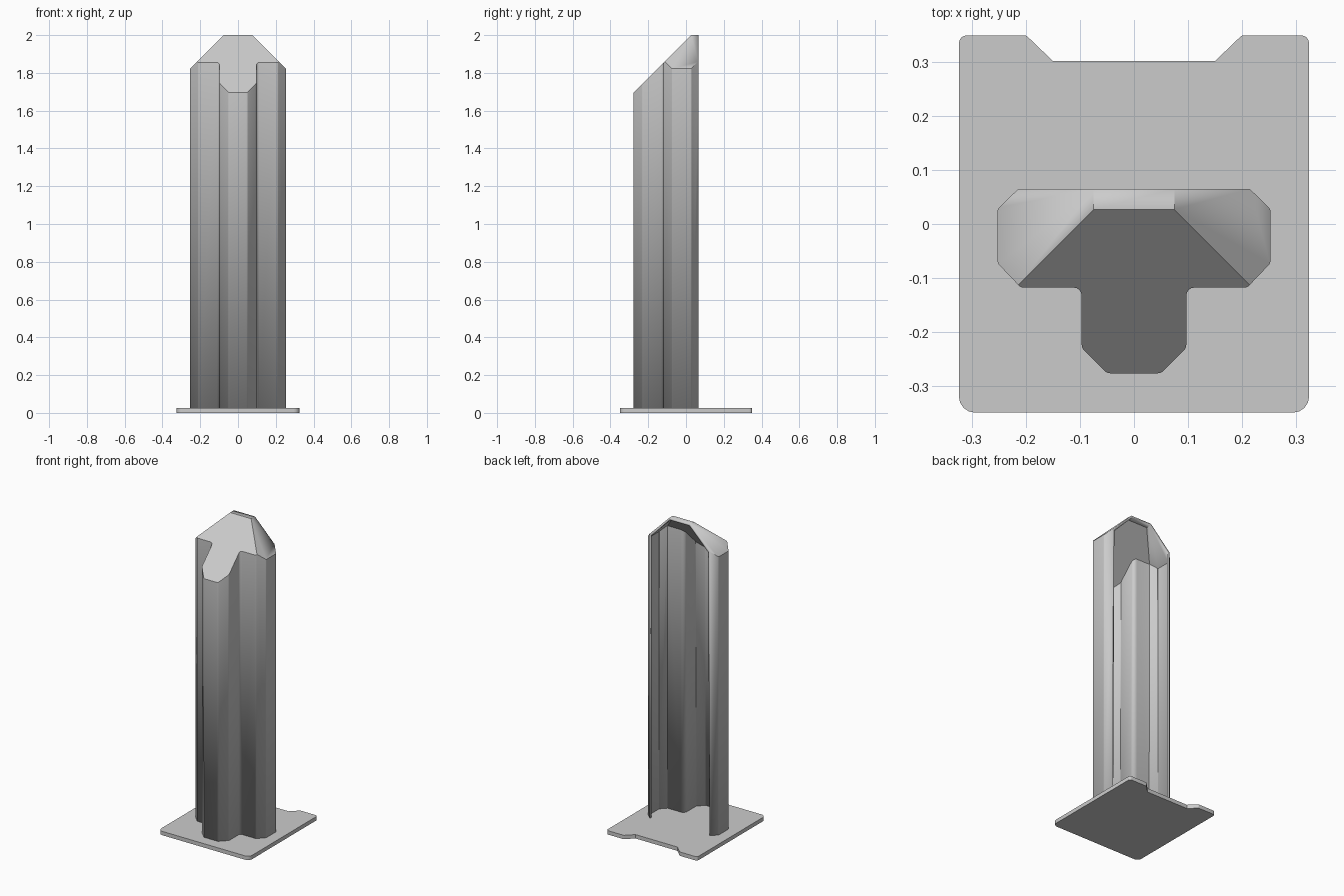
import bpy, bmesh, math
from mathutils import Vector

cube = bpy.data.objects.get("Cube")
if cube:
    bpy.data.objects.remove(cube, do_unlink=True)

BASE_T, SHEET_T, TOP = 0.025, 0.0125, 2.0

metal = bpy.data.materials.new("grey_metal")
metal.use_nodes = True
metal.diffuse_color = (0.6, 0.6, 0.6, 1)
metal.node_tree.nodes["Principled BSDF"].inputs["Base Color"].default_value = (0.6, 0.6, 0.6, 1)


def mirrored(half):
    """Close an outline from its +x half, given from front to back as (x, y, radius)."""
    return half + [(-x, y, r) for x, y, r in reversed(half)]


def rounded(points, steps=4):
    """Replace each corner of an outline by an arc of its radius."""
    out = []
    for i, (x, y, r) in enumerate(points):
        p = Vector((x, y))
        if r == 0:
            out.append(p)
            continue
        a = (Vector(points[i - 1][:2]) - p).normalized()
        b = (Vector(points[(i + 1) % len(points)][:2]) - p).normalized()
        half = a.angle(b) / 2
        centre = p + (a + b).normalized() * (r / math.sin(half))
        start, end = [p + d * (r / math.tan(half)) - centre for d in (a, b)]
        sweep = start.angle_signed(end)
        for k in range(steps + 1):
            t = -sweep * k / steps
            c, s = math.cos(t), math.sin(t)
            out.append(centre + Vector((start.x * c - start.y * s, start.x * s + start.y * c)))
    return out


def prism(outline, z0, z1):
    bm = bmesh.new()
    face = bm.faces.new([bm.verts.new((p.x, p.y, z0)) for p in outline])
    top = bmesh.ops.extrude_face_region(bm, geom=[face])["geom"]
    verts = [g for g in top if isinstance(g, bmesh.types.BMVert)]
    bmesh.ops.translate(bm, verts=verts, vec=(0, 0, z1 - z0))
    if not any(f.normal.z < -0.9 and f.calc_center_median().z < z0 + 0.001 for f in bm.faces):
        pass
    bmesh.ops.recalc_face_normals(bm, faces=bm.faces)
    return bm


def finish(name, bm):
    bmesh.ops.recalc_face_normals(bm, faces=bm.faces)
    mesh = bpy.data.meshes.new(name)
    bm.to_mesh(mesh)
    bm.free()
    mesh.materials.append(metal)
    obj = bpy.data.objects.new(name, mesh)
    bpy.context.collection.objects.link(obj)
    bpy.ops.object.select_all(action="DESELECT")
    obj.select_set(True)
    bpy.context.view_layer.objects.active = obj
    bpy.ops.object.shade_smooth_by_angle(angle=math.radians(25))
    return obj


# Base plate with rounded corners and a shallow notch in the back edge
plate = mirrored([(0.325, -0.35, 0.03), (0.325, 0.35, 0.015),
                  (0.2, 0.35, 0.01), (0.15, 0.302, 0)])
finish("base_plate", prism(rounded(plate), 0, BASE_T))

# Folded sheet post: two wings and a front rib
section = mirrored([(0.05, -0.277, 0.015), (0.097, -0.23, 0.015), (0.097, -0.118, 0.015),
                    (0.21, -0.118, 0.01), (0.253, -0.073, 0.01), (0.253, 0.028, 0.01),
                    (0.215, 0.065, 0)])
post = prism(rounded(section), BASE_T, TOP)

# Sloped roof faces at the front and on both sides
for point, normal in (((0, 0.027, TOP), (0, -1, 1)),
                      ((0.075, 0, TOP), (1, 0, 1)),
                      ((-0.075, 0, TOP), (-1, 0, 1))):
    bmesh.ops.bisect_plane(post, geom=post.verts[:] + post.edges[:] + post.faces[:],
                           plane_co=point, plane_no=normal, clear_outer=True)
    bmesh.ops.holes_fill(post, edges=[e for e in post.edges if e.is_boundary], sides=0)
bmesh.ops.recalc_face_normals(post, faces=post.faces)

# Leave the back and the underside open, then give the sheet its thickness
openings = [f for f in post.faces if f.normal.y > 0.99 or f.normal.z < -0.99]
bmesh.ops.delete(post, geom=openings, context="FACES")
shell = finish("folded_post", post)
solid = shell.modifiers.new("sheet_thickness", "SOLIDIFY")
solid.thickness = SHEET_T
solid.offset = -1
solid.use_even_offset = True
